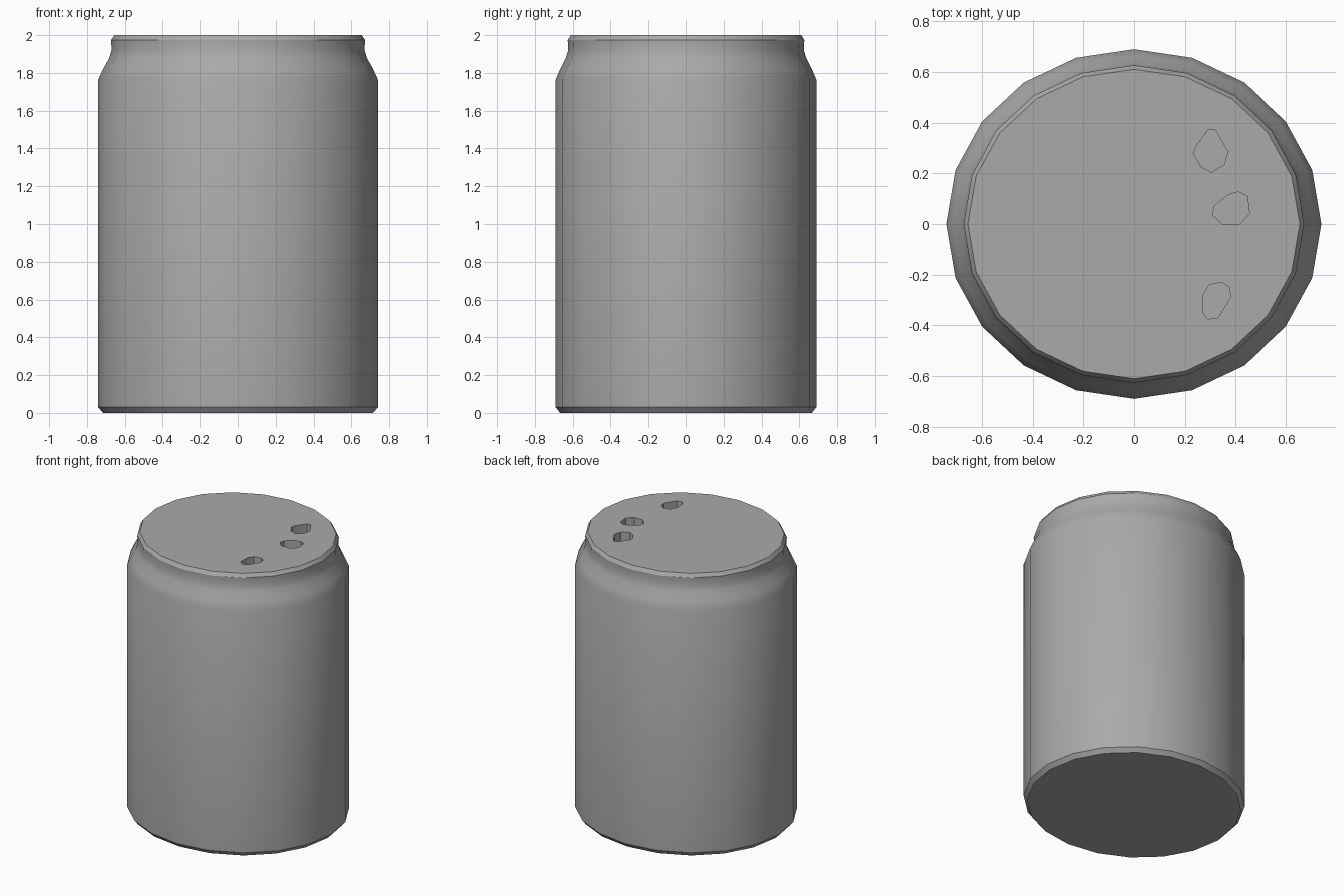
import bpy
import bmesh
import math

default_cube = bpy.data.objects.get("Cube")
if default_cube:
    bpy.data.objects.remove(default_cube, do_unlink=True)

SIDES = 20
DEPTH_RATIO = 0.932   # the body is slightly oval
HOLE_FLOOR = 1.8

# Single grey finish
grey = bpy.data.materials.new("plain grey")
grey.use_nodes = True
grey_colour = (0.4, 0.4, 0.4, 1)
grey.diffuse_color = grey_colour
grey.node_tree.nodes["Principled BSDF"].inputs["Base Color"].default_value = grey_colour


def make_object(name, bm):
    """Turn a bmesh into a linked object with the grey finish."""
    bmesh.ops.recalc_face_normals(bm, faces=bm.faces)
    mesh = bpy.data.meshes.new(name)
    bm.to_mesh(mesh)
    bm.free()
    mesh.materials.append(grey)
    obj = bpy.data.objects.new(name, mesh)
    bpy.context.collection.objects.link(obj)
    return obj


def loft(name, rings):
    """Join a stack of point rings with side faces and close both ends."""
    bm = bmesh.new()
    loops = [[bm.verts.new(point) for point in ring] for ring in rings]
    for lower, upper in zip(loops, loops[1:]):
        for i in range(len(lower)):
            j = (i + 1) % len(lower)
            bm.faces.new((lower[i], lower[j], upper[j], upper[i]))
    bm.faces.new(loops[0])
    bm.faces.new(loops[-1])
    return make_object(name, bm)


def oval_ring(radius, height):
    angles = [math.tau * i / SIDES for i in range(SIDES)]
    return [(radius * math.cos(a), radius * DEPTH_RATIO * math.sin(a), height)
            for a in angles]


# Container body: bevelled foot, straight wall, sloped shoulder, neck and rim
profile = [(0.715, 0), (0.74, 0.03), (0.74, 1.765), (0.715, 1.82),
           (0.682, 1.88), (0.67, 1.92), (0.672, 1.975), (0.655, 2)]
container = loft("container", [oval_ring(r, z) for r, z in profile])

# Irregular shaker holes sunk into the lid
hole_outlines = {
    "back_hole": [(.29, .37), (.32, .37), (.37, .285), (.355, .235),
                  (.305, .205), (.265, .225), (.235, .275), (.24, .3)],
    "middle_hole": [(.41, .127), (.446, .11), (.454, .04), (.415, 0),
                    (.347, 0), (.31, .035), (.315, .07), (.37, .115)],
    "front_hole": [(.347, -.23), (.375, -.25), (.38, -.29), (.33, -.37),
                   (.29, -.375), (.27, -.35), (.272, -.28), (.296, -.24)],
}
bpy.context.view_layer.objects.active = container
for hole_name, outline in hole_outlines.items():
    cutter = loft(hole_name, [[(x, y, z) for x, y in outline]
                              for z in (HOLE_FLOOR, 2.1)])
    cutter.hide_render = True
    modifier = container.modifiers.new(hole_name, "BOOLEAN")
    modifier.operation = "DIFFERENCE"
    modifier.solver = "EXACT"
    modifier.object = cutter
    bpy.ops.object.modifier_apply(modifier=modifier.name)
    bpy.data.objects.remove(cutter, do_unlink=True)

# Soft wall shading with crisp foot, rim and hole edges
bpy.ops.object.select_all(action="DESELECT")
container.select_set(True)
bpy.ops.object.shade_smooth_by_angle(angle=math.radians(30))
